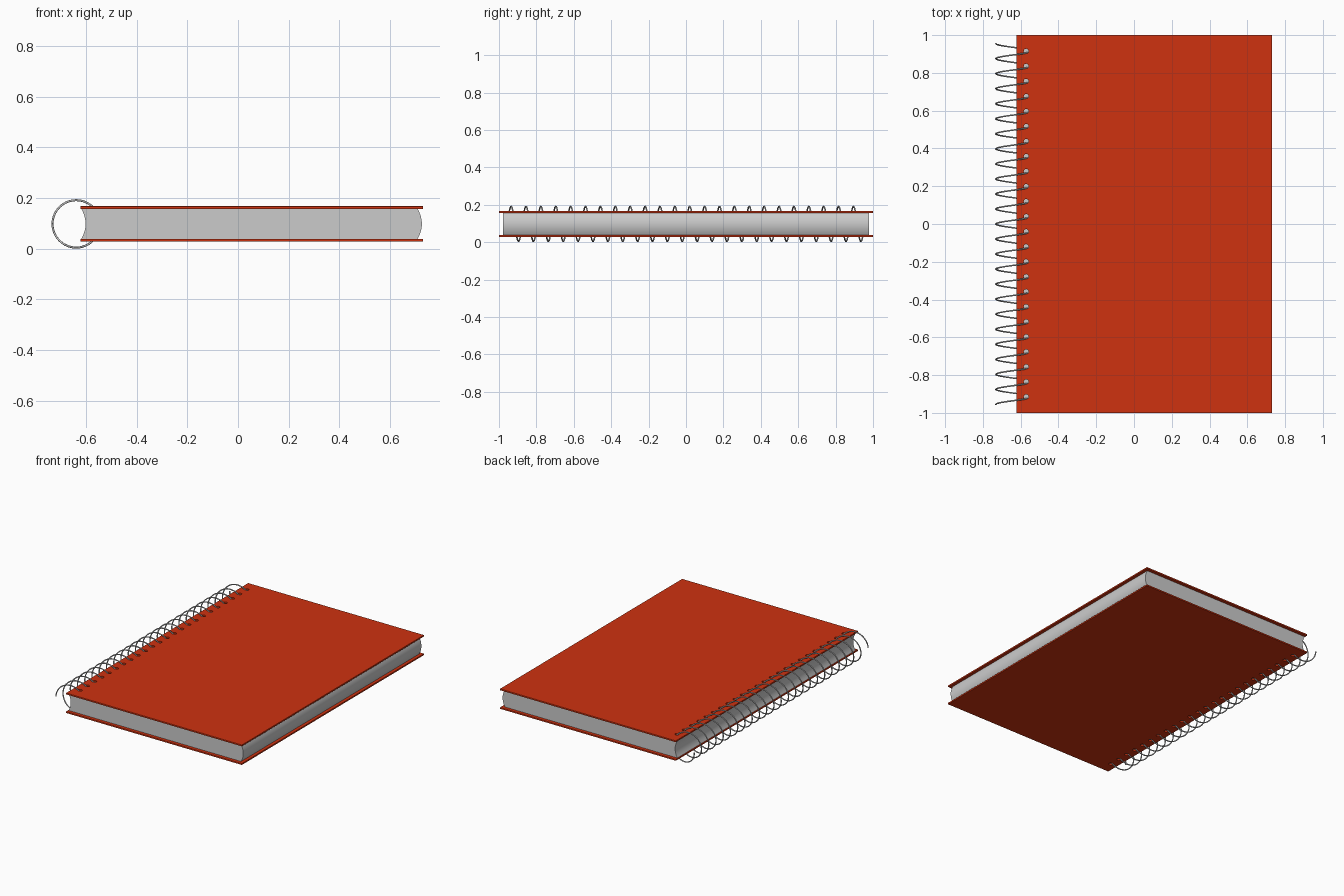
import bpy, bmesh, math

if "Cube" in bpy.data.objects:
    bpy.data.objects.remove(bpy.data.objects["Cube"])

ZC = 0.098            # mid height of the notebook
COIL_X, COIL_R, WIRE_R = -0.638, 0.0935, 0.004
TURNS, Y0 = 24, -0.955
PITCH = -2 * Y0 / TURNS

red = bpy.data.materials.new("red_cover")
red.diffuse_color = (0.62, 0.032, 0.005, 1)
red.use_nodes = True
red.node_tree.nodes["Principled BSDF"].inputs["Base Color"].default_value = red.diffuse_color


def mesh_object(name, bm, material=None):
    bmesh.ops.recalc_face_normals(bm, faces=bm.faces)
    mesh = bpy.data.meshes.new(name)
    bm.to_mesh(mesh)
    bm.free()
    ob = bpy.data.objects.new(name, mesh)
    bpy.context.collection.objects.link(ob)
    if material:
        mesh.materials.append(material)
    return ob


def smooth(ob):
    bpy.ops.object.select_all(action='DESELECT')
    bpy.context.view_layer.objects.active = ob
    ob.select_set(True)
    bpy.ops.object.shade_smooth_by_angle(angle=math.radians(35))


# Hole cutters, one per coil turn
bm = bmesh.new()
for i in range(TURNS):
    ret = bmesh.ops.create_cone(bm, cap_ends=True, segments=12, radius1=0.013,
                                radius2=0.013, depth=0.4)
    bmesh.ops.translate(bm, verts=ret["verts"],
                        vec=(-0.571, Y0 + (i + 0.5) * PITCH, ZC))
holes = mesh_object("hole_cutters", bm)
holes.hide_render = True
holes.hide_viewport = True
holes.display_type = 'WIRE'


# Covers: thin punched boards
def cover(name, z):
    bm = bmesh.new()
    bmesh.ops.create_cube(bm, size=1)
    bmesh.ops.scale(bm, verts=bm.verts, vec=(1.352, 2.0, 0.011))
    bmesh.ops.translate(bm, verts=bm.verts, vec=(0.054, 0, z))
    ob = mesh_object(name, bm, red)
    bev = ob.modifiers.new("soft_edges", 'BEVEL')
    bev.width, bev.segments = 0.002, 2
    cut = ob.modifiers.new("punched_holes", 'BOOLEAN')
    cut.operation, cut.object, cut.solver = 'DIFFERENCE', holes, 'EXACT'


cover("front_cover", ZC + 0.0645)
cover("back_cover", ZC - 0.0645)

# Page block: spine and fore edge both bow towards +x
N, HALF = 12, 0.0595
ts = [-1 + 2 * i / N for i in range(N + 1)]
profile = [(0.708 + 0.017 * (1 - t * t), ZC + HALF * t) for t in ts]
profile += [(-0.618 + 0.017 * (1 - t * t), ZC + HALF * t) for t in reversed(ts)]
bm = bmesh.new()
face = bm.faces.new([bm.verts.new((x, -0.978, z)) for x, z in profile])
ret = bmesh.ops.extrude_face_region(bm, geom=[face], use_keep_orig=True)
bmesh.ops.translate(bm, vec=(0, 1.956, 0),
                    verts=[v for v in ret["geom"] if isinstance(v, bmesh.types.BMVert)])
smooth(mesh_object("page_block", bm))

# Spiral wire binding: helix starting and ending on the outer side
STEPS = 40
curve = bpy.data.curves.new("spiral_binding", 'CURVE')
curve.dimensions = '3D'
curve.bevel_depth = WIRE_R
curve.bevel_resolution = 2
curve.use_fill_caps = True
spline = curve.splines.new('POLY')
spline.points.add(TURNS * STEPS)
for i, p in enumerate(spline.points):
    a = math.pi - 2 * math.pi * i / STEPS
    p.co = (COIL_X + COIL_R * math.cos(a), Y0 + PITCH * i / STEPS,
            ZC + COIL_R * math.sin(a), 1)
spline.use_smooth = True
bpy.context.collection.objects.link(bpy.data.objects.new("spiral_binding", curve))
